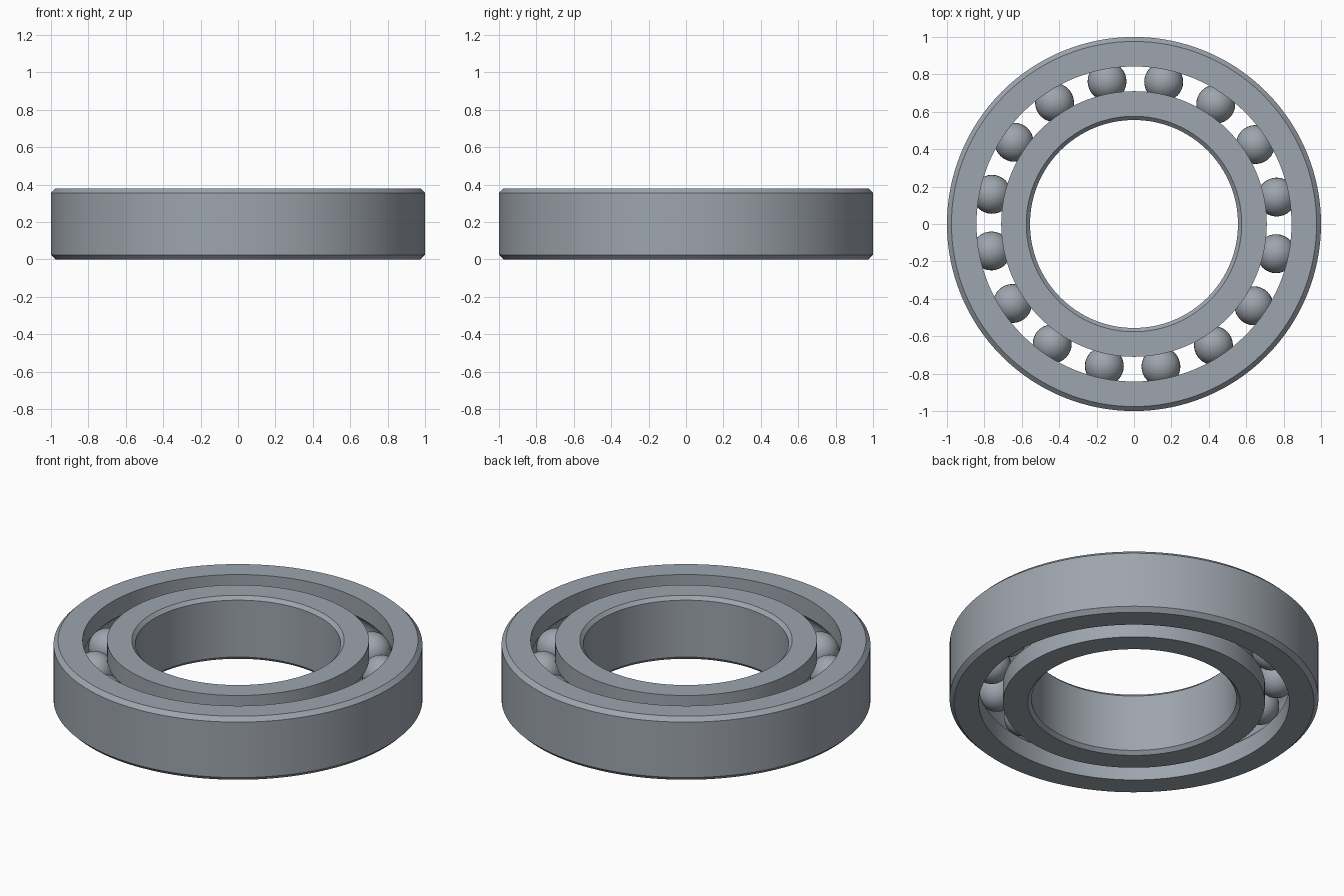
import bpy
import bmesh
from math import acos, cos, sin, pi, radians

default = bpy.data.objects.get("Cube")
if default:
    bpy.data.objects.remove(default, do_unlink=True)

HEIGHT = 0.38
MID = HEIGHT / 2
BALL_R = 0.104
PITCH_R = 0.776
BALL_COUNT = 16
CHAMFER = 0.024

steel = bpy.data.materials.new("steel grey")
steel.use_nodes = True
steel.diffuse_color = (0.34, 0.375, 0.42, 1)
bsdf = next(n for n in steel.node_tree.nodes if n.type == 'BSDF_PRINCIPLED')
bsdf.inputs["Base Color"].default_value = steel.diffuse_color


def finish(name, bm):
    """Turn a bmesh into a smooth shaded steel object."""
    bmesh.ops.recalc_face_normals(bm, faces=bm.faces[:])
    mesh = bpy.data.meshes.new(name)
    bm.to_mesh(mesh)
    bm.free()
    mesh.materials.append(steel)
    obj = bpy.data.objects.new(name, mesh)
    bpy.context.collection.objects.link(obj)
    bpy.ops.object.select_all(action='DESELECT')
    obj.select_set(True)
    bpy.context.view_layer.objects.active = obj
    bpy.ops.object.shade_smooth_by_angle(angle=radians(30))
    return obj


def ring(name, plain_r, race_r, chamfer, segments=128, arc_steps=16):
    """Revolve a section: chamfered plain wall on one side, ball groove on the other."""
    side = 1 if race_r > PITCH_R else -1
    half = acos(abs(race_r - PITCH_R) / BALL_R)
    section = [(race_r, 0), (plain_r - side * chamfer, 0), (plain_r, chamfer),
               (plain_r, HEIGHT - chamfer), (plain_r - side * chamfer, HEIGHT),
               (race_r, HEIGHT)]
    for i in range(arc_steps + 1):
        a = half - 2 * half * i / arc_steps
        section.append((PITCH_R + side * BALL_R * cos(a), MID + BALL_R * sin(a)))
    bm = bmesh.new()
    verts = [bm.verts.new((r, 0, z)) for r, z in section]
    edges = [bm.edges.new((v, verts[i - 1])) for i, v in enumerate(verts)]
    bmesh.ops.spin(bm, geom=verts + edges, cent=(0, 0, 0), axis=(0, 0, 1),
                   angle=2 * pi, steps=segments, use_merge=True)
    bmesh.ops.remove_doubles(bm, verts=bm.verts[:], dist=0.0001)
    return finish(name, bm)


# Inner and outer races
ring("outer_race", 1.0, 0.842, CHAMFER)
ring("inner_race", 0.556, 0.71, 0.02)

# Rolling balls, evenly spaced between the races
bm = bmesh.new()
bmesh.ops.create_uvsphere(bm, u_segments=32, v_segments=16, radius=BALL_R)
first_ball = finish("ball_1", bm)
for i in range(BALL_COUNT):
    ball = first_ball
    if i:
        ball = bpy.data.objects.new(f"ball_{i + 1}", first_ball.data)
        bpy.context.collection.objects.link(ball)
    angle = radians(10.7) + 2 * pi * i / BALL_COUNT
    ball.location = (PITCH_R * cos(angle), PITCH_R * sin(angle), MID)
